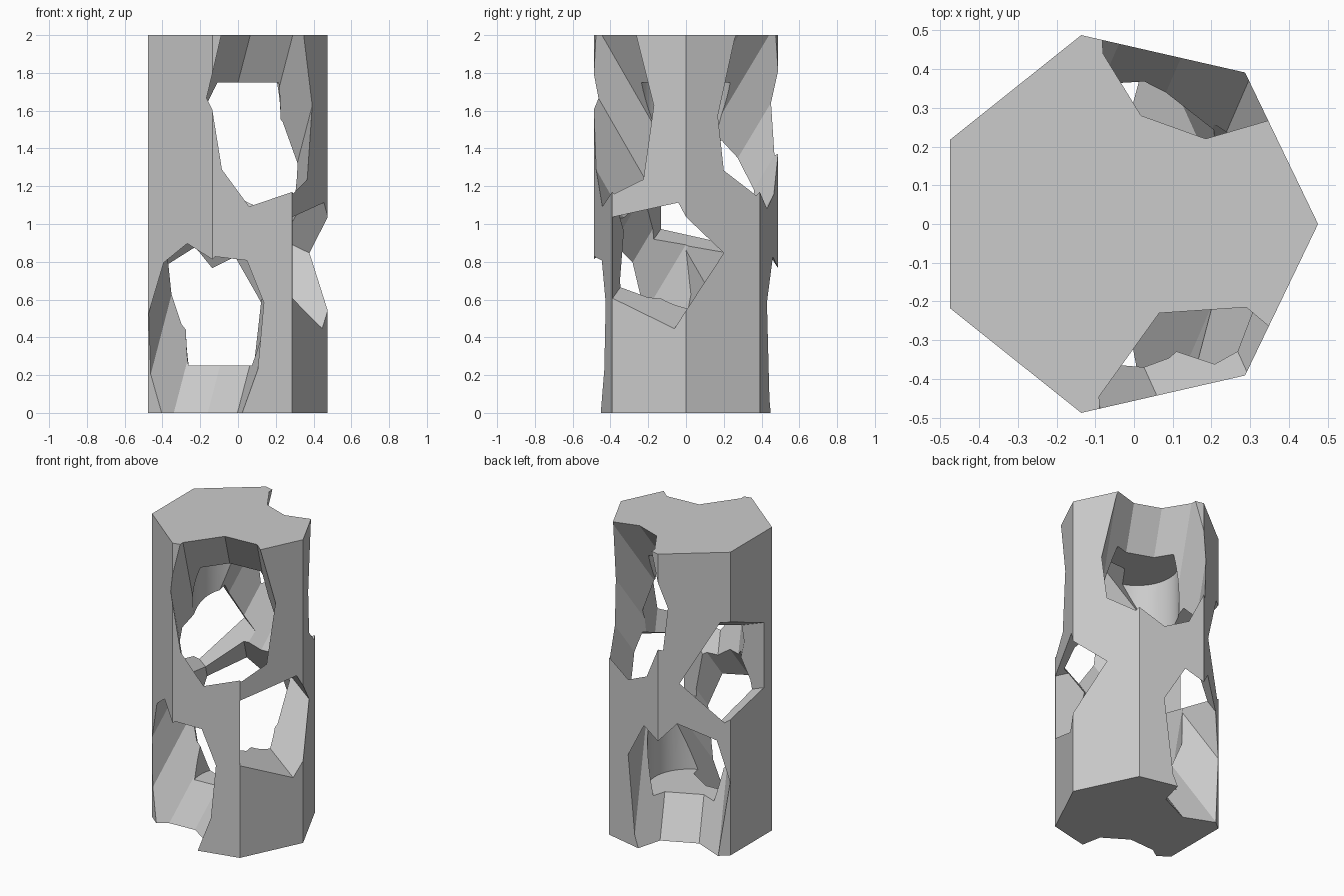
import bpy, bmesh, math
from mathutils import Vector

cube = bpy.data.objects.get("Cube")
if cube:
    bpy.data.objects.remove(cube, do_unlink=True)

CENTRE = Vector((-0.025, 0, 1))

grey = bpy.data.materials.new("plain_grey")
grey.use_nodes = True
colour = (0.6, 0.6, 0.6, 1)
grey.diffuse_color = colour
grey.node_tree.nodes["Principled BSDF"].inputs["Base Color"].default_value = colour


def make_object(name, bm):
    bmesh.ops.recalc_face_normals(bm, faces=bm.faces)
    mesh = bpy.data.meshes.new(name)
    bm.to_mesh(mesh)
    bm.free()
    mesh.materials.append(grey)
    obj = bpy.data.objects.new(name, mesh)
    bpy.context.collection.objects.link(obj)
    return obj


def prism(name, sides, radius, height):
    """Upright regular prism around the centre, one corner toward +x."""
    bm = bmesh.new()
    bmesh.ops.create_cone(bm, cap_ends=True, segments=sides, radius1=radius,
                          radius2=radius, depth=height)
    corner = max((v.co for v in bm.verts), key=lambda c: c.x)
    turn = -math.atan2(corner.y, corner.x)
    c, s = math.cos(turn), math.sin(turn)
    for v in bm.verts:
        x, y, z = v.co
        v.co = Vector((x * c - y * s, x * s + y * c, z)) + CENTRE
    return make_object(name, bm)


def tunnel(name, section, axis):
    """Straight slanted prism that runs right through along axis."""
    reach = Vector(axis).normalized() * 2
    bm = bmesh.new()
    for point in section:
        for side in (-1, 1):
            bm.verts.new(Vector(point) + reach * side)
    bmesh.ops.convex_hull(bm, input=bm.verts)
    bmesh.ops.dissolve_limit(bm, angle_limit=0.01, verts=bm.verts, edges=bm.edges)
    return make_object(name, bm)


def carve(target, cutter):
    mod = target.modifiers.new("carve", 'BOOLEAN')
    mod.operation = 'DIFFERENCE'
    mod.solver = 'EXACT'
    mod.object = cutter
    bpy.context.view_layer.update()
    graph = bpy.context.evaluated_depsgraph_get()
    result = bpy.data.meshes.new_from_object(target.evaluated_get(graph))
    target.modifiers.clear()
    target.data = result
    bpy.data.objects.remove(cutter, do_unlink=True)


# Seven-sided column with a round chamber inside
column = prism("hollow_column", 7, 0.5, 2)
carve(column, prism("chamber_cutter", 72, 0.25, 1.5))

# Cross-sections of the two steep tunnels, on the level plane at mid height
front_to_back = [(-0.34, -0.08), (-0.16, -0.31), (0.035, -0.39), (0.25, -0.29),
                 (0.305, -0.09), (0.23, 0.19), (0.03, 0.36), (-0.195, 0.345),
                 (-0.35, 0.13)]
back_to_front = [(-0.35, 0.065), (-0.255, 0.25), (-0.08, 0.37), (0.1, 0.38),
                 (0.257, 0.28), (0.305, 0.03), (0.245, -0.175), (0.097, -0.33),
                 (-0.075, -0.38), (-0.242, -0.32), (-0.34, -0.16)]
# Cross-section of the side tunnel, on the upright plane through the middle
side_to_side = [(-0.292, 1.175), (0.112, 1.332), (0.327, 1.028),
                (0.088, 0.66), (-0.292, 0.745)]

tunnels = [
    ("front_tunnel_cutter", [(x, y, 1) for x, y in front_to_back], (0.26, -0.575, 1)),
    ("back_tunnel_cutter", [(x, y, 1) for x, y in back_to_front], (0.26, 0.6, 1)),
    ("side_tunnel_cutter", [(0, y, z) for y, z in side_to_side], (1, -0.335, -0.48)),
]
for name, section, axis in tunnels:
    carve(column, tunnel(name, section, axis))

# One material throughout, smooth only around the chamber wall
column.data.materials.clear()
column.data.materials.append(grey)
for poly in column.data.polygons:
    poly.material_index = 0
bpy.ops.object.select_all(action='DESELECT')
column.select_set(True)
bpy.context.view_layer.objects.active = column
bpy.ops.object.shade_smooth_by_angle(angle=math.radians(9))
